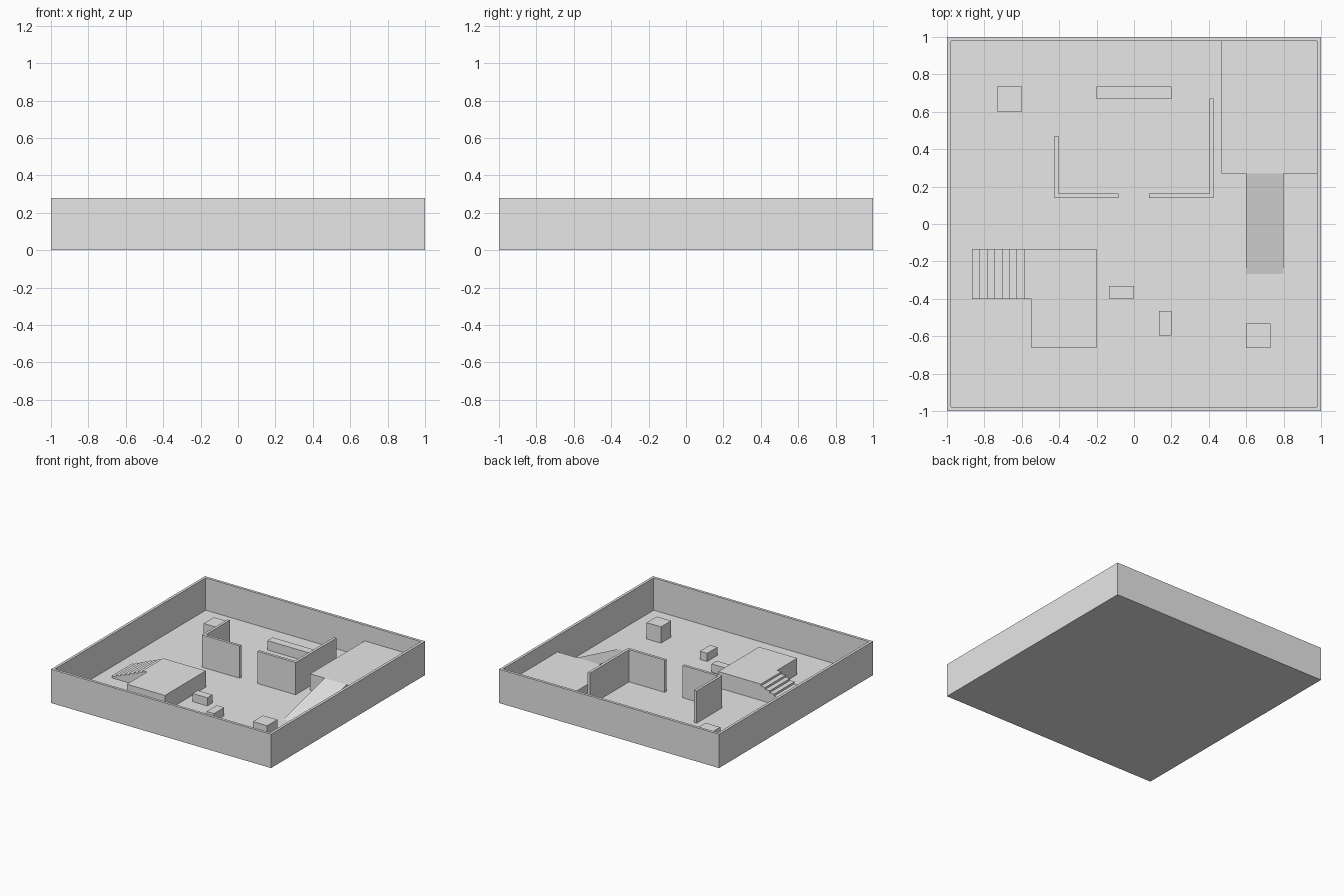
import bpy
import bmesh

default = bpy.data.objects.get("Cube")
if default:
    bpy.data.objects.remove(default, do_unlink=True)

# One plain grey for everything
grey = bpy.data.materials.new("light grey")
grey.use_nodes = True
colour = (0.8, 0.8, 0.8, 1)
grey.diffuse_color = colour
grey.node_tree.nodes["Principled BSDF"].inputs["Base Color"].default_value = colour

FLOOR = 0.013    # top of the floor slab
TOP = 0.278      # top of every wall
DECK = 0.147     # top of the raised platforms
T = 0.022        # wall thickness
INNER = 1 - T


def prism(name, profile, axis, start, end):
    """Extrude a closed 2D profile along x, y or z."""
    def place(a, b, c):
        return {"x": (c, a, b), "y": (a, c, b), "z": (a, b, c)}[axis]
    bm = bmesh.new()
    face = bm.faces.new([bm.verts.new(place(a, b, start)) for a, b in profile])
    moved = bmesh.ops.extrude_face_region(bm, geom=[face])["geom"]
    shift = place(0, 0, end - start)
    bmesh.ops.translate(bm, vec=shift,
                        verts=[g for g in moved if isinstance(g, bmesh.types.BMVert)])
    bmesh.ops.recalc_face_normals(bm, faces=bm.faces)
    mesh = bpy.data.meshes.new(name)
    bm.to_mesh(mesh)
    bm.free()
    mesh.materials.append(grey)
    obj = bpy.data.objects.new(name, mesh)
    bpy.context.collection.objects.link(obj)
    return obj


def block(name, x0, x1, y0, y1, top, bottom=FLOOR):
    return prism(name, [(x0, y0), (x1, y0), (x1, y1), (x0, y1)], "z", bottom, top)


# Floor slab and the outer walls: one C-shaped run closed by the front wall
block("floor", -1, 1, -1, 1, FLOOR, 0)
prism("outer_walls",
      [(-1, -INNER), (-1, 1), (1, 1), (1, -INNER),
       (INNER, -INNER), (INNER, INNER), (-INNER, INNER), (-INNER, -INNER)],
      "z", 0, TOP)
block("front_outer_wall", -1, 1, -1, -INNER, TOP, 0)

# Two L-shaped room walls with a doorway between them
for name, side, gap, back in (("right_room_wall", -1, 0.083, 0.47),
                              ("left_room_wall", 1, 0.08, 0.67)):
    out = 0.426
    shape = [(gap, 0.14), (out, 0.14), (out, back), (out - T, back),
             (out - T, 0.14 + T), (gap, 0.14 + T)]
    prism(name, [(side * x, y) for x, y in shape], "z", FLOOR, TOP)

# Corner platform with its ramp
block("corner_platform", 0.467, INNER, 0.27, INNER, DECK)
prism("ramp", [(-0.267, FLOOR), (0.27, FLOOR), (0.27, DECK)], "x", 0.6, 0.8)

# Front platform with a solid flight of steps
block("front_platform", -0.547, -0.2, -0.663, -0.133, DECK)
steps, run, foot = 8, 0.04, -0.867
rise = (DECK - FLOOR) / steps
outline = [(foot, FLOOR)]
for i in range(steps):
    height = FLOOR + (i + 1) * rise
    outline += [(foot + i * run, height), (foot + (i + 1) * run, height)]
outline.append((foot + steps * run, FLOOR))
prism("stairs", outline, "y", -0.4, -0.133)

# Loose cover blocks
block("long_low_block", -0.2, 0.2, 0.667, 0.735, 0.09)
block("back_crate", -0.733, -0.6, 0.602, 0.735, 0.113)
block("front_crate", 0.6, 0.73, -0.663, -0.532, DECK)
block("small_block_wide", -0.133, 0, -0.398, -0.332, 0.08)
block("small_block_deep", 0.133, 0.2, -0.597, -0.465, 0.08)
